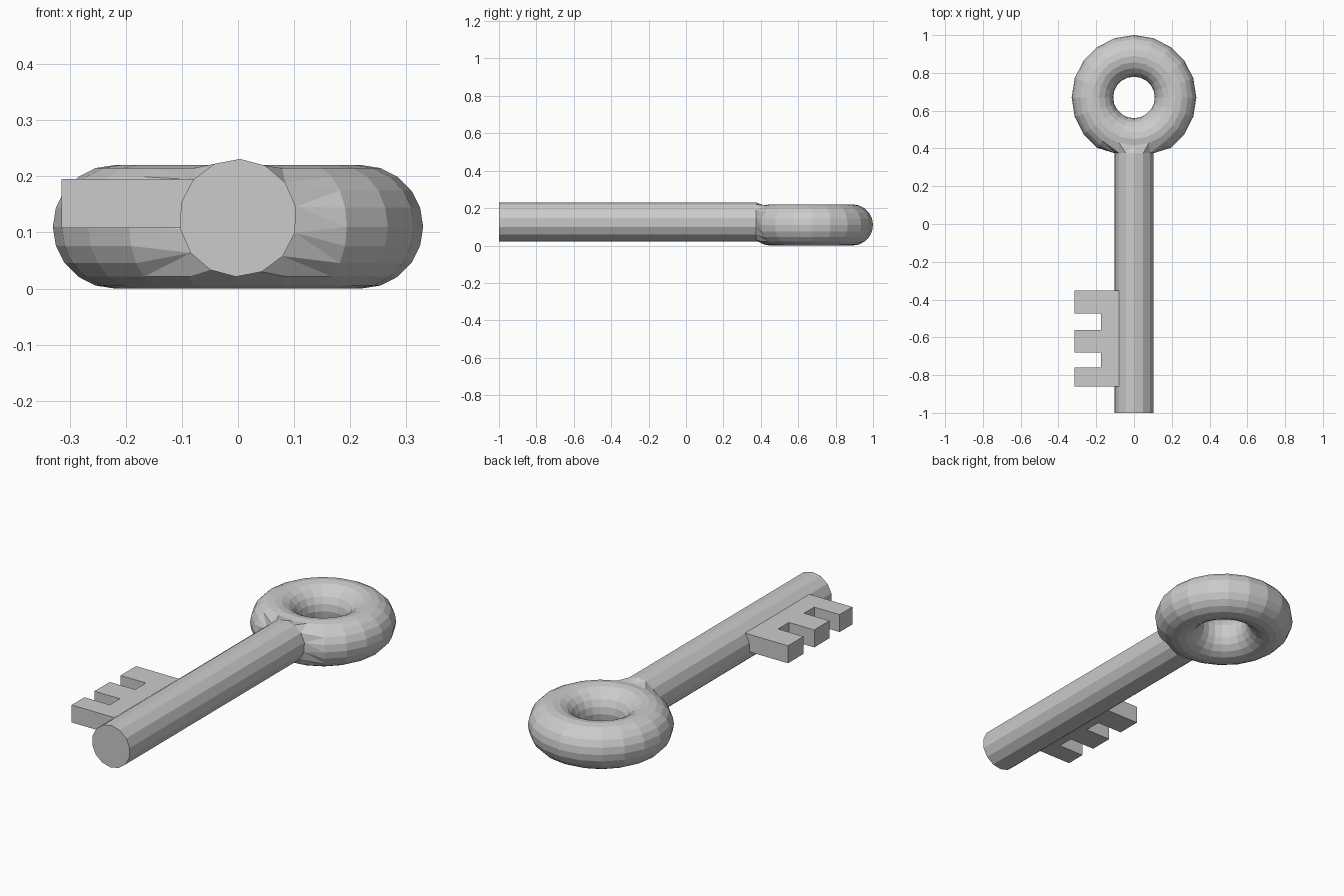
import bpy, bmesh
from math import sin, cos, radians, tau

if "Cube" in bpy.data.objects:
    bpy.data.objects.remove(bpy.data.objects["Cube"])


def finish(bm, name):
    bmesh.ops.recalc_face_normals(bm, faces=bm.faces)
    me = bpy.data.meshes.new(name)
    bm.to_mesh(me)
    bm.free()
    ob = bpy.data.objects.new(name, me)
    bpy.context.collection.objects.link(ob)
    return ob


# Ring-shaped bow: torus with an opening facing the shaft
N = 20
bm = bmesh.new()
grid = []
for i in range(N):
    a = tau * i / N
    row = []
    for j in range(N):
        b = tau * j / N
        r = 0.22 + 0.11 * cos(b)
        row.append(bm.verts.new((r * sin(a), 0.67 - r * cos(a), 0.11 + 0.11 * sin(b))))
    grid.append(row)
for i in range(N):
    for j in range(N):
        if i in (0, 1, N - 1, N - 2) and (j < 4 or j >= N - 3):
            continue
        k, l = (i + 1) % N, (j + 1) % N
        bm.faces.new((grid[i][j], grid[k][j], grid[k][l], grid[i][l]))
bmesh.ops.delete(bm, geom=[v for v in bm.verts if not v.link_faces], context='VERTS')
hole = [e for e in bm.edges if e.is_boundary]

# Shaft: 14-sided rod, capped at the tip
S = 14
rings = []
for y in (-1, 0.375):
    rings.append([bm.verts.new((0.105 * cos(t), y, 0.126 + 0.105 * sin(t)))
                  for t in (radians(88) + tau * k / S for k in range(S))])
tip, neck = rings
bm.faces.new(tip)
for k in range(S):
    n = (k + 1) % S
    bm.faces.new((tip[k], tip[n], neck[n], neck[k]))
neck_edges = [bm.edges.get((neck[k], neck[(k + 1) % S])) for k in range(S)]

# Neck: blend between shaft and bow
bmesh.ops.bridge_loops(bm, edges=hole + neck_edges)
finish(bm, "bow_and_shaft")

# Bit: comb-shaped plate with three teeth
outer, root, inner = -0.315, -0.175, -0.075
outline = [(inner, -0.86)]
for y0, y1 in ((-0.86, -0.76), (-0.68, -0.56), (-0.475, -0.353)):
    outline += [(root, y0), (outer, y0), (outer, y1), (root, y1)]
outline.append((inner, -0.353))
bm = bmesh.new()
face = bm.faces.new([bm.verts.new((x, y, 0.108)) for x, y in outline])
top = bmesh.ops.extrude_face_region(bm, geom=[face], use_keep_orig=True)["geom"]
bmesh.ops.translate(bm, vec=(0, 0, 0.087),
                    verts=[g for g in top if isinstance(g, bmesh.types.BMVert)])
finish(bm, "key_bit")
